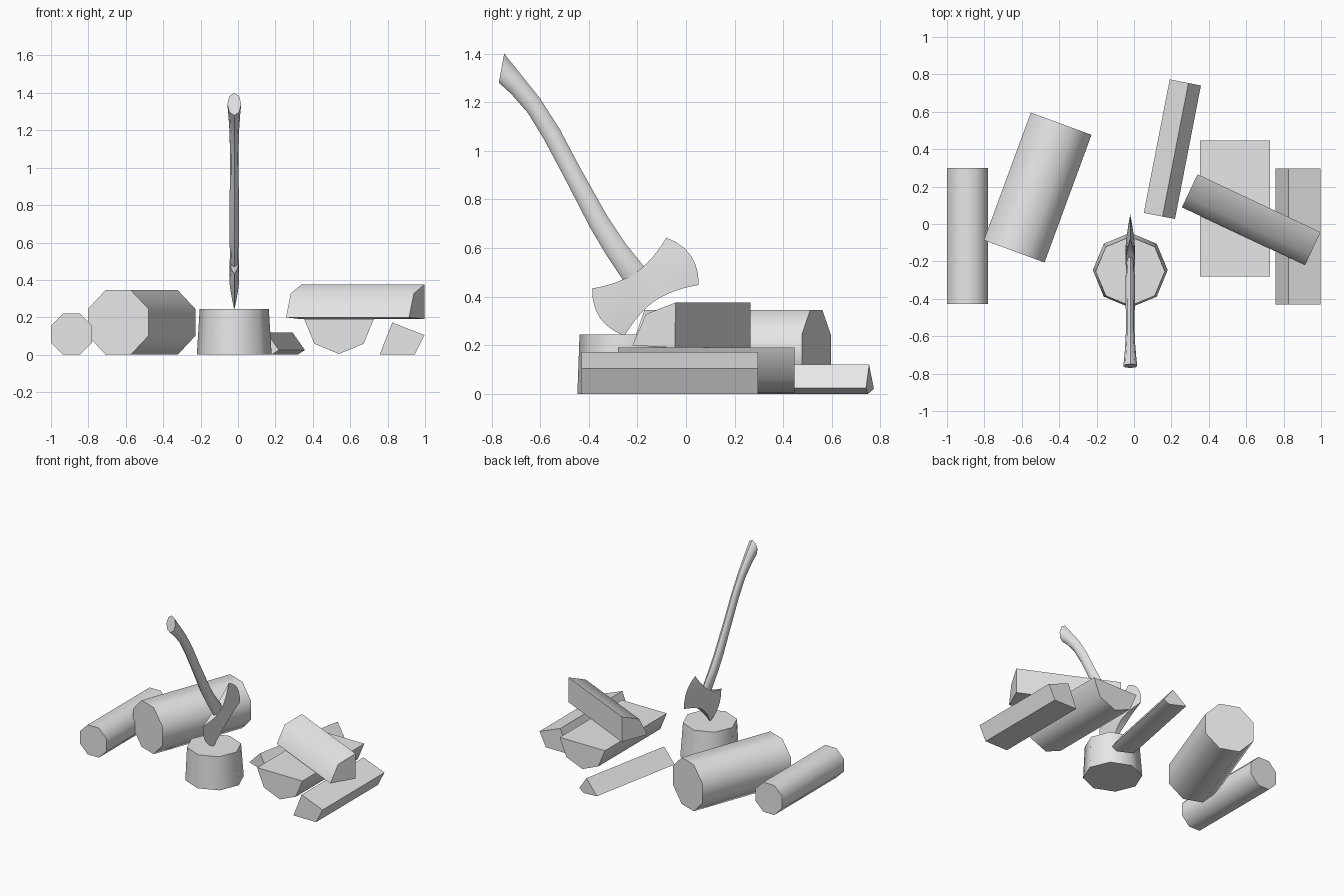
import bpy, bmesh, math
from mathutils import Vector

cube = bpy.data.objects.get("Cube")
if cube:
    bpy.data.objects.remove(cube)

# Single plain grey
GREY = (0.8, 0.8, 0.8, 1)
grey = bpy.data.materials.new("plain_grey")
grey.use_nodes = True
grey.diffuse_color = GREY
grey.node_tree.nodes["Principled BSDF"].inputs["Base Color"].default_value = GREY


def finish(name, bm, loc=(0, 0, 0), turn=0, sharp=50):
    """Turn a bmesh into a shaded object."""
    bmesh.ops.remove_doubles(bm, verts=bm.verts, dist=1e-4)
    bmesh.ops.recalc_face_normals(bm, faces=bm.faces)
    mesh = bpy.data.meshes.new(name)
    bm.to_mesh(mesh)
    bm.free()
    mesh.materials.append(grey)
    mesh.shade_smooth()
    mesh.set_sharp_from_angle(angle=math.radians(sharp))
    obj = bpy.data.objects.new(name, mesh)
    obj.location = loc
    obj.rotation_euler.z = math.radians(turn)
    bpy.context.collection.objects.link(obj)
    return obj


def loft(name, rings, **kw):
    """Skin a list of equal rings of points and cap both ends."""
    bm = bmesh.new()
    loops = [[bm.verts.new(p) for p in ring] for ring in rings]
    for a, b in zip(loops, loops[1:]):
        for i in range(len(a)):
            j = (i + 1) % len(a)
            bm.faces.new((a[i], a[j], b[j], b[i]))
    bm.faces.new(loops[0])
    bm.faces.new(loops[-1])
    return finish(name, bm, **kw)


def arc(radius, start, steps, cx=0, cz=0):
    """Points at 45 degree steps, as cut from an eight-sided log."""
    angles = [math.radians(start + 45 * i) for i in range(steps)]
    return [(cx + radius * math.cos(a), cz + radius * math.sin(a)) for a in angles]


LENGTH = 0.727


def log(name, section, x, y, turn=0):
    """Extrude an x-z section along y."""
    rings = [[(w, side * LENGTH / 2, z) for w, z in section] for side in (-1, 1)]
    return loft(name, rings, loc=(x, y, 0), turn=turn)


# Whole logs
log("small_log", arc(0.119, 22.5, 8, cz=0.11), -0.89, -0.065)
log("large_log", arc(0.187, 22.5, 8, cz=0.173), -0.515, 0.195, -20.2)

# Split logs
log("half_log", arc(0.186, 180, 5, cz=0.19), 0.54, 0.083)
log("quarter_log", [(0.098, 0.19)] + arc(0.186, 87, 3, 0.09, 0.19), 0.626, 0.021, 64.8)
log("split_wedge", [(-0.12, 0), (-0.052, 0.172), (0.12, 0.105), (0.067, 0)], 0.877, -0.067)
log("thin_wedge", [(-0.085, 0.02), (0.017, 0.12), (0.085, 0.025), (0.045, 0)],
    0.205, 0.4, -11)

# Chopping stump, tapering upward
loft("stump", [[(x, y, z) for x, y in arc(r, 0, 8, cz=cy)]
               for r, z, cy in ((0.2, 0, -0.247), (0.185, 0.245, -0.253))],
     loc=(-0.02, 0, 0))

# Axe handle: lower edge, upper edge (y, z) and half width at each station
stations = [
    ((-0.77, 1.28), (-0.748, 1.4), 0.037),
    ((-0.72, 1.235), (-0.68, 1.315), 0.031),
    ((-0.65, 1.155), (-0.6, 1.215), 0.025),
    ((-0.58, 1.04), (-0.52, 1.09), 0.023),
    ((-0.49, 0.87), (-0.43, 0.92), 0.024),
    ((-0.395, 0.685), (-0.32, 0.725), 0.026),
    ((-0.33, 0.575), (-0.25, 0.62), 0.025),
    ((-0.25, 0.455), (-0.17, 0.52), 0.021),
    ((-0.22, 0.43), (-0.15, 0.48), 0.012),
]
rings = []
for low, high, half in stations:
    low, high = Vector(low), Vector(high)
    mid, rad = (low + high) / 2, (high - low) / 2
    ring = []
    for i in range(8):
        a = math.tau * i / 8
        p = mid + rad * math.sin(a)
        ring.append((half * math.cos(a), p.x, p.y))
    rings.append(ring)
loft("axe_handle", rings, loc=(-0.02, 0, 0), sharp=45)

# Double-bitted axe head: thick waist, flared blades, thin curved edges
along = Vector((0, 0.825, 0.565))
across = Vector((0, -0.565, 0.825))
ROWS, COLS = 6, 12
bm = bmesh.new()
sheets = []
for side in (-1, 1):
    grid = []
    for i in range(COLS + 1):
        s = 2 * i / COLS - 1
        half_height = 0.07 + 0.048 * abs(s) ** 1.8
        thick = 0.025 * (1 - abs(s) ** 1.5)
        line = []
        for j in range(ROWS + 1):
            t = 2 * j / ROWS - 1
            u = s * (0.185 + 0.042 * (1 - t * t) * abs(s))
            p = along * u + across * (t * half_height)
            line.append(bm.verts.new((side * thick, p.y, p.z)))
        grid.append(line)
    sheets.append(grid)
    for a, b in zip(grid, grid[1:]):
        for j in range(ROWS):
            bm.faces.new((a[j], b[j], b[j + 1], a[j + 1]))
left, right = sheets
for i in range(COLS):
    for j in (0, ROWS):
        bm.faces.new((left[i][j], left[i + 1][j], right[i + 1][j], right[i][j]))
bmesh.ops.remove_doubles(bm, verts=bm.verts, dist=1e-4)
bmesh.ops.dissolve_degenerate(bm, edges=bm.edges, dist=1e-5)
finish("axe_head", bm, loc=(-0.02, -0.167, 0.441), sharp=40)
